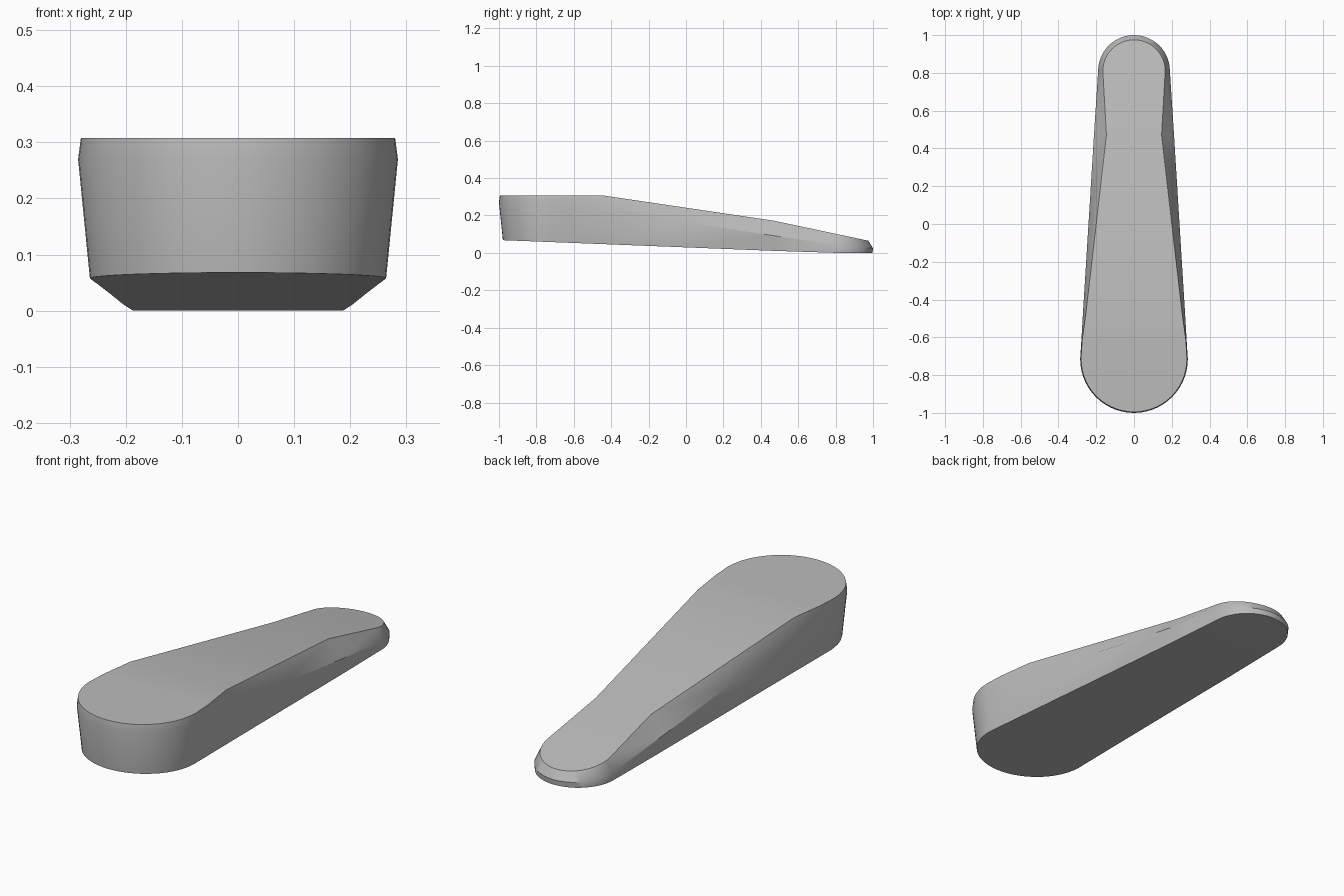
import bpy, bmesh, math

cube = bpy.data.objects.get("Cube")
if cube:
    bpy.data.objects.remove(cube, do_unlink=True)

grey = bpy.data.materials.new("light grey")
grey.use_nodes = True
grey.diffuse_color = (0.5, 0.5, 0.5, 1)
grey.node_tree.nodes["Principled BSDF"].inputs["Base Color"].default_value = (0.5, 0.5, 0.5, 1)

ARC = 14            # steps in each quarter round
BIG_Y, SMALL_Y = -0.715, 0.81


def along(y, stops):
    """Piecewise linear height along the length."""
    if y <= stops[0][0]:
        return stops[0][1]
    for (y0, z0), (y1, z1) in zip(stops, stops[1:]):
        if y <= y1:
            return z0 + (z1 - z0) * (y - y0) / (y1 - y0)
    return stops[-1][1]


def half_outline(big, small, sides, heights):
    """Half of a tapered, round-ended outline, from front to back."""
    angles = [math.pi / 2 * i / ARC for i in range(ARC + 1)]
    pts = [(big * math.sin(a), BIG_Y - big * math.cos(a)) for a in angles]
    pts += sides
    pts += [(small * math.cos(a), SMALL_Y + small * math.sin(a)) for a in angles]
    return [(max(x, 0), y, along(y, heights)) for x, y in pts]


# Outlines of the underside, the shoulder and the top face
rings = [
    half_outline(0.264, 0.187, [(0.259, -0.62), (0.25, -0.45), (0.227, 0), (0.204, 0.47)],
                 [(-0.98, 0.068), (0.75, 0.0)]),
    half_outline(0.285, 0.19, [(0.279, -0.62), (0.269, -0.45), (0.241, 0), (0.212, 0.47)],
                 [(-0.7, 0.27), (0.81, 0.04), (1.0, 0.025)]),
    half_outline(0.28, 0.165, [(0.275, -0.62), (0.252, -0.45), (0.2, 0), (0.146, 0.47)],
                 [(-0.45, 0.308), (0.47, 0.172), (0.975, 0.065)]),
]

# Body: walls on both sides, closed by strips across the top and underside
bm = bmesh.new()
left = [[bm.verts.new(p) for p in ring] for ring in rings]
right = [[bm.verts.new((-x, y, z)) for x, y, z in ring] for ring in rings]
count = len(rings[0])
for i in range(count - 1):
    for side in (left, right):
        for low, high in zip(side, side[1:]):
            bm.faces.new((low[i], low[i + 1], high[i + 1], high[i]))
    for k in (0, -1):
        bm.faces.new((left[k][i], left[k][i + 1], right[k][i + 1], right[k][i]))
bmesh.ops.remove_doubles(bm, verts=bm.verts, dist=0.0005)
bmesh.ops.recalc_face_normals(bm, faces=bm.faces)

mesh = bpy.data.meshes.new("tapered_body")
bm.to_mesh(mesh)
bm.free()
mesh.materials.append(grey)
body = bpy.data.objects.new("tapered_body", mesh)
bpy.context.collection.objects.link(body)

bpy.ops.object.select_all(action="DESELECT")
body.select_set(True)
bpy.context.view_layer.objects.active = body
bpy.ops.object.shade_smooth_by_angle(angle=math.radians(35))
